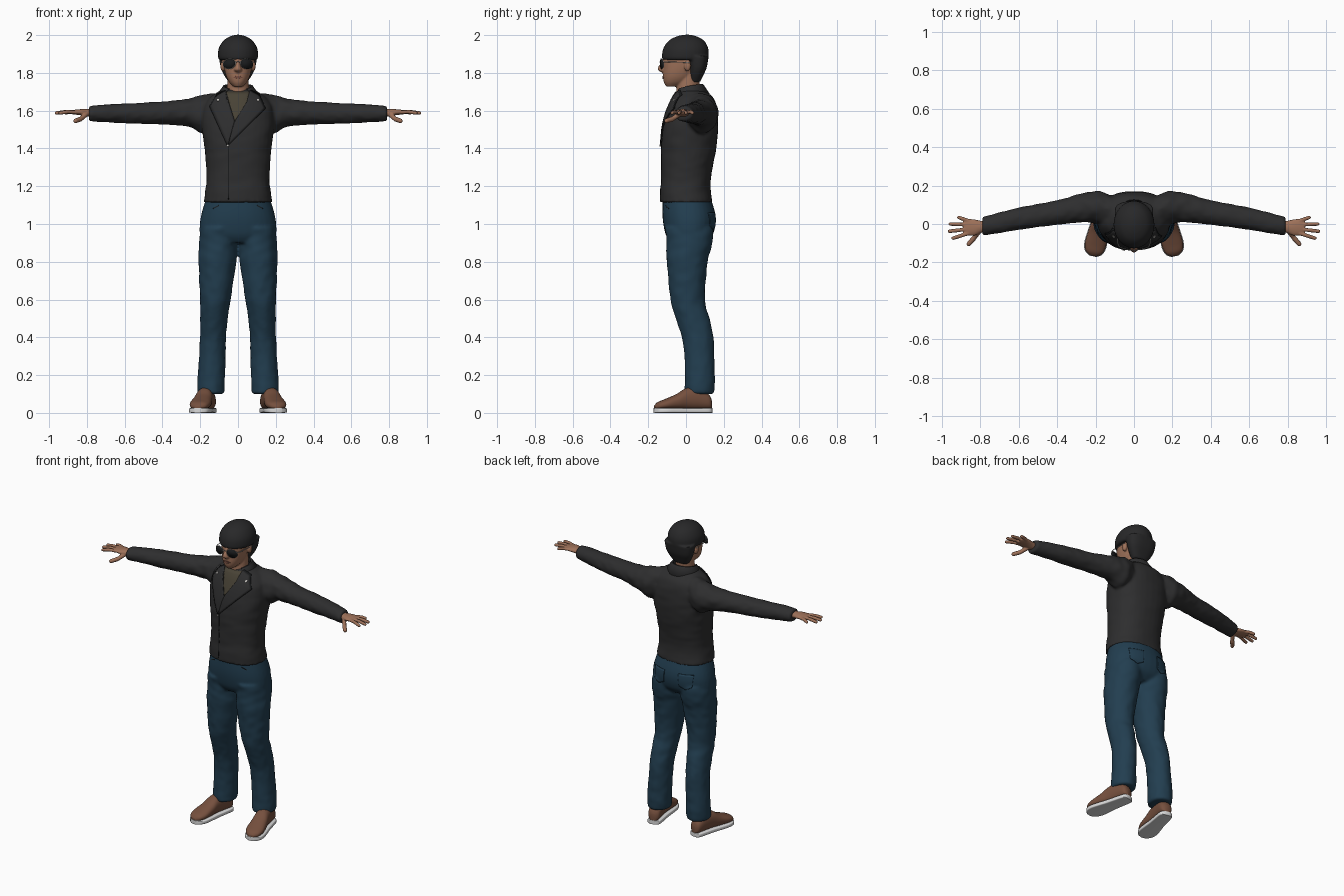
import bpy, bmesh, math
from mathutils import Vector, Matrix, noise
from mathutils.bvhtree import BVHTree

default_cube = bpy.data.objects.get("Cube")
if default_cube:
    bpy.data.objects.remove(default_cube)


def material(name, r, g, b, roughness=0.8):
    mat = bpy.data.materials.new(name)
    mat.use_nodes = True
    mat.diffuse_color = (r, g, b, 1)
    shader = mat.node_tree.nodes["Principled BSDF"]
    shader.inputs["Base Color"].default_value = (r, g, b, 1)
    shader.inputs["Roughness"].default_value = roughness
    return mat


skin = material("skin", .34, .165, .1)
hair_black = material("hair black", .021, .021, .022)
jacket_grey = material("jacket charcoal", .027, .027, .028)
shirt_olive = material("shirt olive", .065, .055, .036)
denim = material("denim blue", .016, .048, .08)
leather = material("shoe brown", .18, .08, .048)
rubber = material("sole white", .7, .7, .7)
lens_black = material("lens black", .01, .011, .012)
metal = material("pale metal", .55, .53, .5)
lip = material("lip brown", .2, .08, .055)


def finish(name, data, mat):
    obj = bpy.data.objects.new(name, data)
    bpy.context.collection.objects.link(obj)
    data.materials.append(mat)
    return obj


def make(name, bm, mat, voxel=0, relax=4, thickness=0):
    """Turn a bmesh into an object, optionally fused into one skin or thickened."""
    if not thickness:
        bmesh.ops.recalc_face_normals(bm, faces=bm.faces)
    mesh = bpy.data.meshes.new(name)
    bm.to_mesh(mesh)
    bm.free()
    mesh.shade_smooth()
    mesh.set_sharp_from_angle(angle=math.radians(50))
    obj = finish(name, mesh, mat)
    if voxel:
        remesh = obj.modifiers.new("fuse", "REMESH")
        remesh.mode = "VOXEL"
        remesh.voxel_size = voxel
        remesh.use_smooth_shade = True
        smooth = obj.modifiers.new("relax", "SMOOTH")
        smooth.iterations = relax
    if thickness:
        solid = obj.modifiers.new("thickness", "SOLIDIFY")
        solid.thickness = thickness
        solid.offset = 1
    return obj


def spline(a, b, c, d, t):
    return b + t / 2 * (c - a + t * (2*a - 5*b + 4*c - d + t * (3 * (b - c) + d - a)))


def loft(bm, axis, stations, power=2, wrinkle=0, sides=32, steps=6):
    """Skin rings along an axis; station = position, centre, half width, low, high."""
    k = "XYZ".index(axis)
    u, v = [i for i in range(3) if i != k]
    last = len(stations) - 1
    rows = []
    for i in range(last):
        near = [stations[min(max(j, 0), last)] for j in range(i - 1, i + 3)]
        rows += [[spline(*column, s / steps) for column in zip(*near)] for s in range(steps)]
    rows.append(stations[-1])
    rings = []
    for pos, centre, half, low, high in rows:
        ring = []
        for j in range(sides):
            angle = math.tau * j / sides
            c, s = math.cos(angle), math.sin(angle)
            swell = 1 + wrinkle * noise.noise(Vector((pos * 25, c * 2, s * 2 + k)))
            co = [0, 0, 0]
            co[k] = pos
            co[u] = centre + half * swell * math.copysign(abs(c) ** (2 / power), c)
            co[v] = (low + high) / 2 + (high - low) / 2 * swell * math.copysign(abs(s) ** (2 / power), s)
            ring.append(bm.verts.new(co))
        rings.append(ring)
    for a, b in zip(rings, rings[1:]):
        for j in range(sides):
            n = (j + 1) % sides
            bm.faces.new((a[j], a[n], b[n], b[j]))
    bm.faces.new(rings[0])
    bm.faces.new(rings[-1])


def ball(bm, centre, size):
    matrix = Matrix.Translation(centre) @ Matrix.Diagonal((*size, 1))
    bmesh.ops.create_uvsphere(bm, u_segments=16, v_segments=10, radius=1, matrix=matrix)


def digit(bm, points, radius):
    """Round-ended finger through a few joints."""
    for p, q in zip(points, points[1:]):
        p, q = Vector(p), Vector(q)
        turn = (q - p).to_track_quat("Z", "Y").to_matrix().to_4x4()
        bmesh.ops.create_cone(bm, cap_ends=True, segments=14, radius1=radius, radius2=radius * .9,
                              depth=(q - p).length, matrix=Matrix.Translation((p + q) / 2) @ turn)
        ball(bm, q, [radius * .9] * 3)


def mirror_all(bm):
    geom = bm.verts[:] + bm.edges[:] + bm.faces[:]
    copy = bmesh.ops.duplicate(bm, geom=geom)["geom"]
    for vert in copy:
        if isinstance(vert, bmesh.types.BMVert):
            vert.co.x *= -1


def patch(name, mat, outline, target, lift=0, thickness=.004, front=True):
    """Lay a flat outline (x, z) onto the front or back of a body part."""
    side = -1 if front else 1
    tree = BVHTree.FromObject(target, bpy.context.evaluated_depsgraph_get())
    bm = bmesh.new()
    bm.faces.new([bm.verts.new((x, side, z)) for x, z in outline])
    bmesh.ops.triangulate(bm, faces=bm.faces[:])
    bmesh.ops.subdivide_edges(bm, edges=bm.edges[:], cuts=7, use_grid_fill=True)
    for vert in bm.verts:
        hit = tree.ray_cast(vert.co, Vector((0, -side, 0)))[0] or tree.find_nearest(vert.co)[0]
        vert.co.y = hit.y + side * lift
    bm.normal_update()
    if sum(f.normal.y for f in bm.faces) * side < 0:
        bmesh.ops.reverse_faces(bm, faces=bm.faces[:])
    return make(name, bm, mat, thickness=thickness)


def wire(name, mat, points, radius, closed=False):
    curve = bpy.data.curves.new(name, "CURVE")
    curve.dimensions = "3D"
    curve.bevel_depth = radius
    curve.bevel_resolution = 2
    line = curve.splines.new("POLY")
    line.points.add(len(points) - 1)
    for point, co in zip(line.points, points):
        point.co = (*co, 1)
    line.use_cyclic_u = closed
    finish(name, curve, mat)


# Jacket: sleeves and torso fused together
bm = bmesh.new()
loft(bm, "X", [(.08, .06, .07, 1.53, 1.695), (.18, .085, .085, 1.48, 1.685), (.26, .085, .076, 1.515, 1.665),
               (.4, .06, .064, 1.527, 1.648), (.6, .027, .058, 1.533, 1.638),
               (.72, .002, .053, 1.54, 1.632), (.79, -.012, .048, 1.543, 1.625)], wrinkle=.09)
mirror_all(bm)
loft(bm, "Z", [(1.115, 0, .182, -.138, .141), (1.16, 0, .175, -.138, .133), (1.25, 0, .167, -.132, .133),
               (1.4, 0, .177, -.132, .16), (1.5, 0, .19, -.124, .17), (1.6, 0, .19, -.1, .167),
               (1.66, 0, .16, -.076, .15), (1.69, 0, .12, -.06, .122), (1.71, 0, .09, -.045, .095)],
     power=2.3, wrinkle=.025)
jacket = make("jacket", bm, jacket_grey, voxel=.009)

# Collar folded round the back of the neck
bm = bmesh.new()
rows = []
for i in range(33):
    t = i / 16 - 1
    a = math.radians(140) * t
    profile = ((.064, 1.705), (.068, 1.74), (.078, 1.742), (.118, 1.688))
    rows.append([bm.verts.new((r * math.sin(a), .018 + r * .92 * math.cos(a), z - .025 * t * t))
                 for r, z in profile])
for a, b in zip(rows, rows[1:]):
    for j in range(3):
        bm.faces.new((a[j], a[j + 1], b[j + 1], b[j]))
make("collar", bm, jacket_grey, thickness=.005)

# Shirt, lapels with dark edging, studs and button
patch("shirt", shirt_olive, [(-.065, 1.7), (.065, 1.7), (.045, 1.63), (-.02, 1.54), (-.05, 1.63)], jacket)
lapels = {"right": [(-.062, 1.705), (-.11, 1.68), (-.145, 1.62), (-.055, 1.415), (-.018, 1.54), (-.05, 1.64)],
          "left": [(.062, 1.705), (.11, 1.68), (.14, 1.61), (-.05, 1.42), (-.024, 1.53), (.046, 1.64)]}
for side, outline in lapels.items():
    middle = sum((Vector(p) for p in outline), Vector((0, 0))) / len(outline)
    edging = [Vector(p) + (Vector(p) - middle).normalized() * .005 for p in outline]
    patch(side + "_lapel_edging", lens_black, edging, jacket, lift=.001)
    patch(side + "_lapel", jacket_grey, outline, jacket, lift=.004)
patch("closing_seam", lens_black, [(-.052, 1.42), (-.047, 1.42), (-.047, 1.13), (-.052, 1.13)], jacket, thickness=.001)
for name, x, z in (("right_stud", -.105, 1.655), ("left_stud", .105, 1.655), ("jacket_button", -.054, 1.415)):
    ring = [(x + .006 * math.cos(a), z + .006 * math.sin(a)) for a in (math.tau * i / 10 for i in range(10))]
    patch(name, metal, ring, jacket, lift=.007)

# Jeans: legs and hips fused together
bm = bmesh.new()
loft(bm, "Z", [(.1, .143, .069, -.008, .147), (.15, .143, .073, -.006, .153), (.3, .136, .07, -.008, .15),
               (.4, .132, .069, -.022, .145), (.5, .127, .073, -.054, .125), (.6, .12, .081, -.082, .1),
               (.8, .109, .1, -.102, .115), (.9, .104, .102, -.103, .14), (.98, .1, .098, -.112, .145)], wrinkle=.05)
mirror_all(bm)
loft(bm, "Z", [(.9, 0, .14, -.08, .1), (.94, 0, .198, -.106, .14), (1, 0, .202, -.12, .157),
               (1.06, 0, .192, -.125, .154), (1.14, 0, .168, -.122, .13)], power=2.2)
jeans = make("jeans", bm, denim, voxel=.009)
for s, side in ((1, "left"), (-1, "right")):
    patch(side + "_front_pocket", lens_black, [(s * .1, 1.1), (s * .13, 1.085), (s * .13, 1.08), (s * .1, 1.095)],
          jeans, thickness=.002)
    patch(side + "_back_pocket", denim, [(s * .05, 1.06), (s * .14, 1.06), (s * .135, .98), (s * .095, .96),
                                         (s * .055, .98)], jeans, front=False)

# Shoes, turned outward
splay = Matrix.Translation((.178, 0, 0)) @ Matrix.Rotation(math.radians(12), 4, "Z")
upper = [(.137, 0, .018, .02, .07), (.12, 0, .037, .018, .1), (.06, 0, .042, .018, .135), (0, 0, .045, .018, .13),
         (-.05, 0, .051, .018, .1), (-.11, 0, .055, .018, .074), (-.15, 0, .043, .018, .058), (-.17, 0, .016, .018, .04)]
sole = [(y * 1.01, 0, half + .004, 0, .026) for y, c, half, low, high in upper]
for name, stations, power, mat in (("shoes", upper, 2.3, leather), ("soles", sole, 6, rubber)):
    bm = bmesh.new()
    loft(bm, "Y", stations, power=power)
    bm.transform(splay)
    mirror_all(bm)
    make(name, bm, mat)

# Hands: wrist, palm, four fingers and thumb
bm = bmesh.new()
loft(bm, "X", [(.74, -.008, .03, 1.565, 1.61), (.79, -.014, .03, 1.568, 1.608), (.83, -.018, .042, 1.575, 1.608),
               (.87, -.016, .043, 1.58, 1.604), (.888, -.016, .036, 1.583, 1.6)])
for y, tip_x, tip_y in ((-.048, .942, -.074), (-.026, .961, -.038), (-.004, .956, 0), (.016, .912, .034)):
    digit(bm, [(.86, y, 1.592), ((.86 + tip_x) / 2, (y + tip_y) / 2, 1.594), (tip_x, tip_y, 1.588)], .0105)
digit(bm, [(.8, -.03, 1.585), (.832, -.072, 1.556), (.86, -.104, 1.546)], .0135)
mirror_all(bm)
make("hands", bm, skin, voxel=.004, relax=2)

# Head: neck, face, nose, chin and ears fused together
bm = bmesh.new()
loft(bm, "Z", [(1.64, 0, .058, -.04, .075), (1.7, 0, .058, -.052, .07), (1.82, 0, .055, -.04, .075)])
loft(bm, "Z", [(1.728, 0, .024, -.105, -.04), (1.75, 0, .046, -.117, .01), (1.78, 0, .062, -.122, .04),
               (1.82, 0, .072, -.122, .06), (1.87, 0, .077, -.122, .08), (1.93, 0, .078, -.1, .09)], power=2.2)
loft(bm, "Z", [(1.803, 0, .012, -.13, -.1), (1.815, 0, .021, -.148, -.1), (1.83, 0, .016, -.148, -.1),
               (1.855, 0, .01, -.132, -.1), (1.88, 0, .01, -.122, -.1)], sides=16)
for s in (1, -1):
    ball(bm, (s * .08, .008, 1.838), (.014, .018, .03))
head = make("head", bm, skin, voxel=.005, relax=2)
patch("lips", lip, [(-.026, 1.777), (-.008, 1.784), (.008, 1.784), (.026, 1.777), (0, 1.769)], head, thickness=.003)

# Hair: cap with a straight fringe, and the back down to the nape
bm = bmesh.new()
loft(bm, "Z", [(1.868, 0, .098, -.121, .116), (1.885, 0, .106, -.127, .12), (1.93, 0, .102, -.12, .118),
               (1.97, 0, .078, -.092, .096), (1.992, 0, .045, -.052, .06), (2.002, 0, .012, -.012, .025)])
loft(bm, "Z", [(1.752, 0, .05, .02, .075), (1.79, 0, .075, .018, .093), (1.83, 0, .092, .016, .11),
               (1.89, 0, .102, .005, .12)], power=2.6)
make("hair", bm, hair_black, voxel=.006, relax=3)

# Sunglasses: lenses, rims, bridge and temples
for s, side in ((1, "left"), (-1, "right")):
    rim = []
    for i in range(24):
        a = math.tau * i / 24
        x = .046 + .033 * math.cos(a) - .004 * math.sin(a)
        rim.append((s * x, 3 * x * x - .136, 1.848 + .027 * math.sin(a)))
    bm = bmesh.new()
    bm.faces.new([bm.verts.new(p) for p in rim])
    make(side + "_lens", bm, lens_black, thickness=.002)
    wire(side + "_rim", metal, rim, .0018, closed=True)
    wire(side + "_temple", metal, [(s * .077, -.118, 1.858), (s * .085, -.1, 1.858), (s * .09, .02, 1.855)], .0022)
wire("bridge", metal, [(-.016, -.136, 1.856), (0, -.14, 1.86), (.016, -.136, 1.856)], .002)
